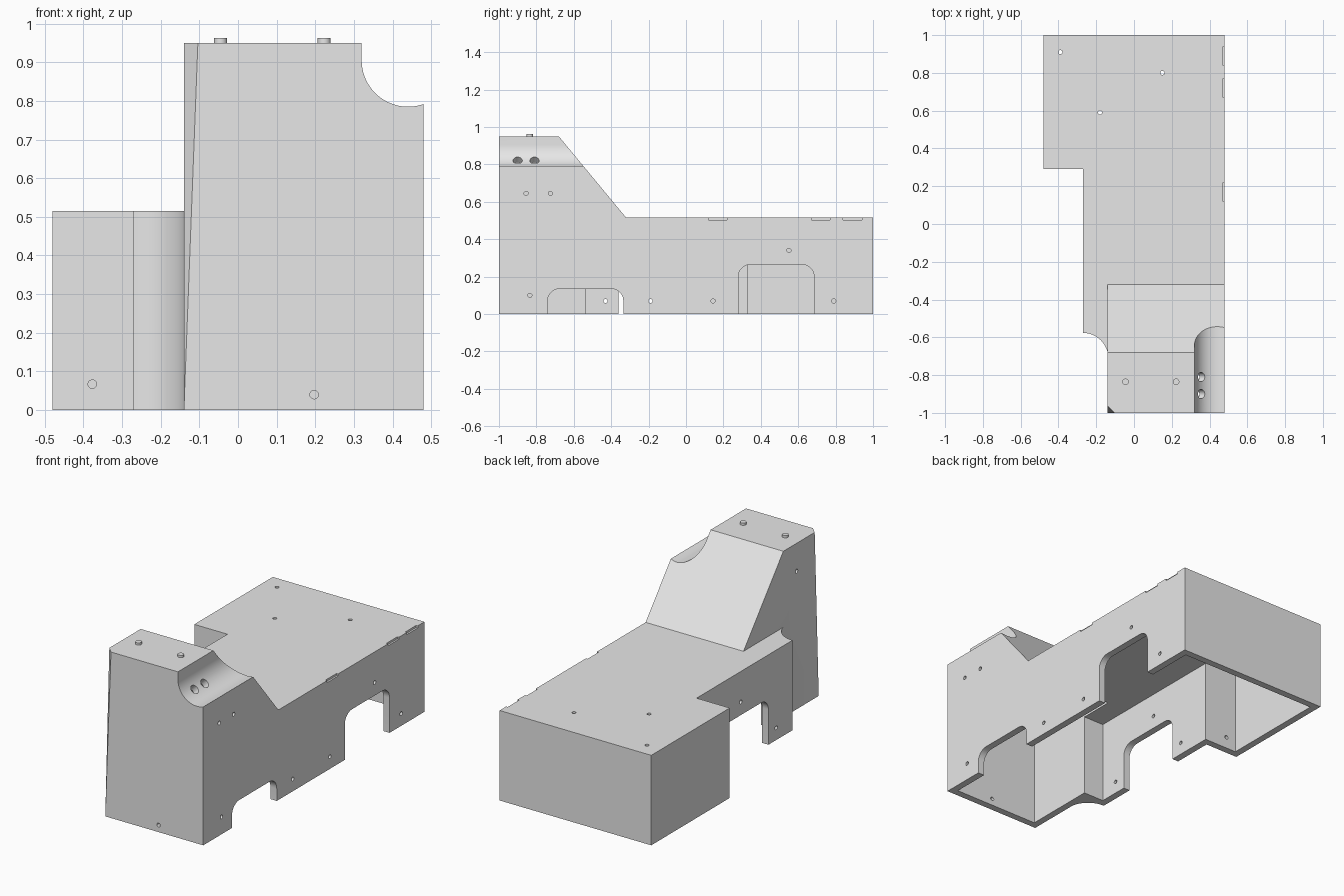
import bpy, bmesh, math
from mathutils import Vector

cube = bpy.data.objects.get("Cube")
if cube:
    bpy.data.objects.remove(cube, do_unlink=True)

grey = bpy.data.materials.new("plain grey")
grey.use_nodes = True
grey.diffuse_color = (0.8, 0.8, 0.8, 1)
grey.node_tree.nodes["Principled BSDF"].inputs["Base Color"].default_value = grey.diffuse_color

WALL = 0.04
DECK = 0.515
TOP = 0.95


def finish(name, bm):
    bmesh.ops.recalc_face_normals(bm, faces=bm.faces)
    mesh = bpy.data.meshes.new(name)
    bm.to_mesh(mesh)
    bm.free()
    mesh.materials.append(grey)
    obj = bpy.data.objects.new(name, mesh)
    bpy.context.collection.objects.link(obj)
    return obj


def prism(name, points, axis, lo, hi):
    """Extrude a 2D outline along an axis; points use the other two axes in order."""
    def place(p, d):
        return {"x": (d, p[0], p[1]), "y": (p[0], d, p[1]), "z": (p[0], p[1], d)}[axis]
    bm = bmesh.new()
    face = bm.faces.new([bm.verts.new(place(p, lo)) for p in points])
    new = bmesh.ops.extrude_face_region(bm, geom=[face])["geom"]
    shift = Vector(place((0, 0), hi - lo))
    bmesh.ops.translate(bm, vec=shift, verts=[g for g in new if isinstance(g, bmesh.types.BMVert)])
    return finish(name, bm)


def box_outline(a0, b0, a1, b1):
    return [(a0, b0), (a1, b0), (a1, b1), (a0, b1)]


def arc(cx, cy, r, start, end, steps):
    angles = [math.radians(start + (end - start) * i / steps) for i in range(steps + 1)]
    return [(cx + r * math.cos(a), cy + r * math.sin(a)) for a in angles]


def rod(name, centre, direction, radius, length):
    bm = bmesh.new()
    bmesh.ops.create_cone(bm, cap_ends=True, segments=24, radius1=radius, radius2=radius, depth=length)
    turn = Vector(direction).to_track_quat("Z", "Y").to_matrix()
    bmesh.ops.rotate(bm, cent=(0, 0, 0), matrix=turn, verts=bm.verts)
    bmesh.ops.translate(bm, vec=centre, verts=bm.verts)
    return finish(name, bm)


def combine(target, tool, operation="DIFFERENCE"):
    mod = target.modifiers.new("combine", "BOOLEAN")
    mod.operation = operation
    mod.solver = "EXACT"
    mod.object = tool
    bpy.context.view_layer.objects.active = target
    bpy.ops.object.modifier_apply(modifier=mod.name)
    bpy.data.objects.remove(tool, do_unlink=True)


def groove(r):
    outline = [(0.44 - r, 1.2)] + arc(0.44, 0.905, r, 180, 360, 48) + [(0.44 + r, 1.2)]
    return prism("groove_cutter", outline, "y", -1.2, 0)


# Outer body: low deck with a scooped corner, plus a sloped tower
footprint = [(0.48, 1), (-0.48, 1), (-0.48, 0.29), (-0.27, 0.29)]
footprint += arc(-0.27, -0.71, 0.1335, 90, 13, 20)
footprint += [(-0.14, -1), (0.48, -1)]
body = prism("hollow_body", footprint, "z", 0, DECK)
tower = [(-1, 0.2), (-0.32, 0.2), (-0.32, DECK), (-0.68, TOP), (-1, TOP)]
combine(body, prism("tower", tower, "x", -0.14, 0.48), "UNION")
combine(body, groove(0.12))

# Tapered chamfer on the front corner of the tower
bm = bmesh.new()
tip = [bm.verts.new(p) for p in ((-0.14, -1, 0.0), (-0.1, -1, 1.05), (-0.14, -0.96, 1.05), (-0.2, -1.06, 1.05))]
for skip in range(4):
    bm.faces.new([v for i, v in enumerate(tip) if i != skip])
combine(body, finish("chamfer_cutter", bm))

# Hollow interior, open underneath
inside = [(0.44, 0.96), (-0.44, 0.96), (-0.44, 0.33), (-0.23, 0.33),
          (-0.23, -0.537), (-0.1, -0.537), (-0.1, -0.96), (0.44, -0.96)]
cavity = prism("cavity", inside, "z", -0.1, DECK - WALL)
tower_inside = [(-0.96, 0.3), (-0.339, 0.3), (-0.339, DECK - WALL), (-0.699, TOP - WALL), (-0.96, TOP - WALL)]
tower_cavity = prism("tower_cavity", tower_inside, "x", -0.1, 0.44)
combine(tower_cavity, groove(0.12 + WALL))
combine(cavity, tower_cavity, "UNION")
combine(body, cavity)


# Rounded openings along the bottom of the side walls
def opening(y0, y1, height, x0, x1, r=0.065):
    outline = [(y0, -0.1)] + arc(y0 + r, height - r, r, 180, 90, 10)
    outline += arc(y1 - r, height - r, r, 90, 0, 10) + [(y1, -0.1)]
    combine(body, prism("opening_cutter", outline, "x", x0, x1))


opening(-0.74, -0.335, 0.135, 0.4, 0.6)
opening(0.28, 0.685, 0.265, 0.4, 0.6)
opening(-0.36, 0.05, 0.265, -0.35, -0.18)

# Shallow notches on the deck edge
for y in (0.17, 0.72, 0.89):
    combine(body, prism("notch_cutter", box_outline(0.47, y - 0.05, 0.5, y + 0.05), "z", 0.503, 0.6))

# Pin holes: position, direction
holes = [((0.46, y, z), (1, 0, 0)) for y, z in
         ((-0.855, 0.645), (-0.725, 0.645), (-0.835, 0.1), (-0.19, 0.07), (0.145, 0.07), (0.55, 0.34), (0.79, 0.07))]
holes += [((-0.25, y, z), (1, 0, 0)) for y, z in ((-0.43, 0.07), (0.12, 0.07), (-0.11, 0.34))]
holes += [((-0.12, -0.8, 0.79), (1, 0, 0)), ((0.197, -0.98, 0.04), (0, 1, 0)), ((-0.377, 0.31, 0.067), (0, 1, 0))]
holes += [((x, y, 0.495), (0, 0, 1)) for x, y in ((-0.39, 0.91), (0.15, 0.8), (-0.18, 0.59))]
for place, direction in holes:
    combine(body, rod("hole_cutter", place, direction, 0.011, 0.1))

# Two larger holes through the groove wall
for y in (-0.9, -0.81):
    combine(body, rod("groove_hole_cutter", (0.34, y, 0.805), (1, 0, 1), 0.025, 0.12))

# Studs on top of the tower
parts = [body]
for side, x in (("right", -0.045), ("left", 0.223)):
    parts.append(rod(side + "_stud", (x, -0.835, 0.952), (0, 0, 1), 0.017, 0.022))

bpy.ops.object.select_all(action="DESELECT")
for part in parts:
    part.select_set(True)
bpy.context.view_layer.objects.active = body
bpy.ops.object.shade_smooth_by_angle(angle=math.radians(25))
